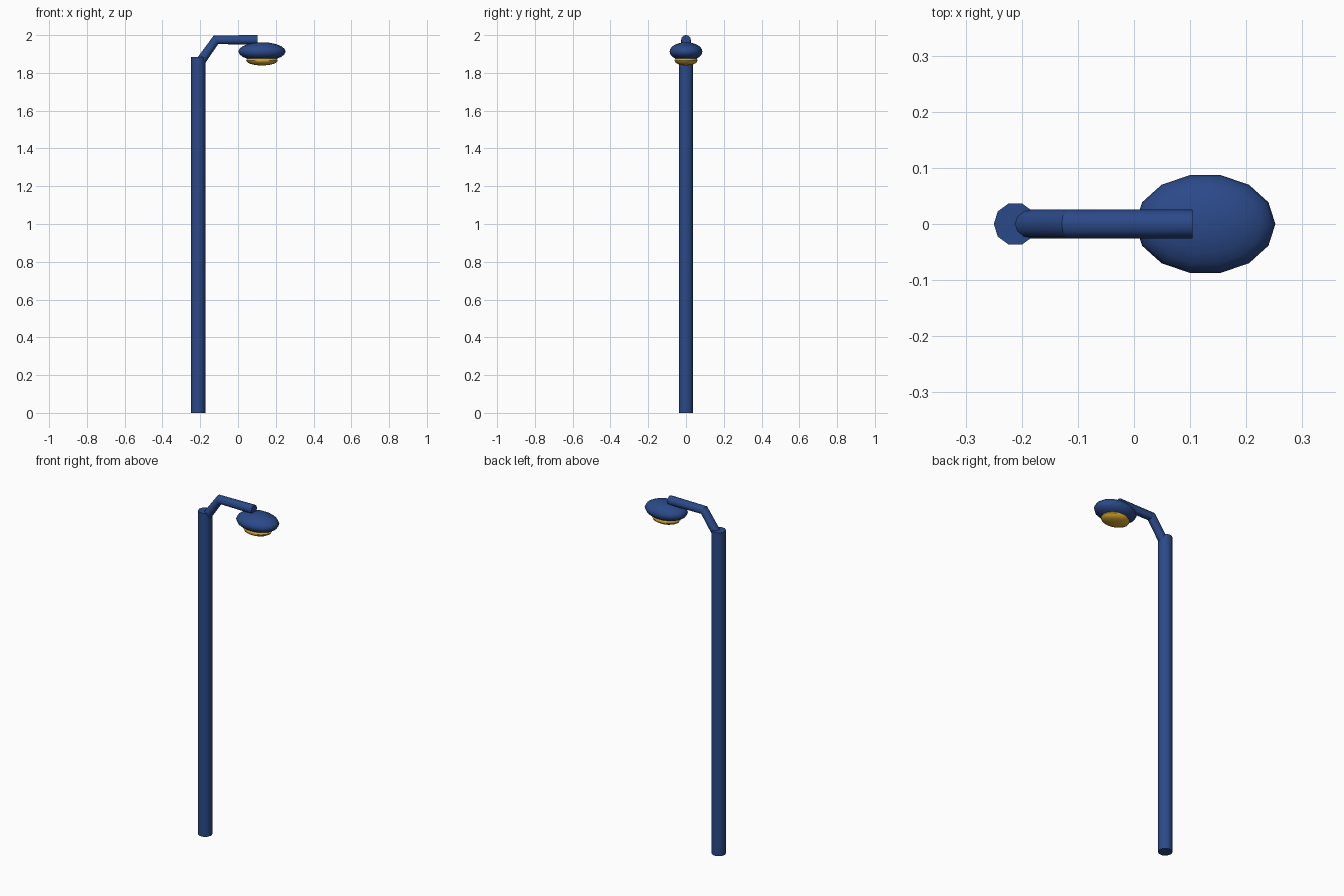
import bpy, math
from mathutils import Matrix

if "Cube" in bpy.data.objects:
    bpy.data.objects.remove(bpy.data.objects["Cube"])


def paint(obj, mat, angle=50):
    obj.data.materials.clear()
    obj.data.materials.append(mat)
    bpy.ops.object.select_all(action='DESELECT')
    obj.select_set(True)
    bpy.context.view_layer.objects.active = obj
    bpy.ops.object.shade_smooth_by_angle(angle=math.radians(angle))


def material(name, color):
    m = bpy.data.materials.new(name)
    m.diffuse_color = color
    m.use_nodes = True
    m.node_tree.nodes["Principled BSDF"].inputs["Base Color"].default_value = m.diffuse_color
    return m


blue = material("blue_paint", (0.024, 0.068, 0.25, 1))
yellow = material("yellow_glass", (0.65, 0.38, 0.03, 1))


def ellipsoid(name, loc, radii, rings, mat):
    bpy.ops.mesh.primitive_uv_sphere_add(segments=14, ring_count=rings, radius=1)
    o = bpy.context.object
    o.name = name
    # vertices of the 14-sided outline point along y
    o.data.transform(Matrix.Diagonal((*radii, 1)) @ Matrix.Rotation(math.pi / 2, 4, 'Z'))
    o.location = loc
    paint(o, mat)


# Ten-sided pole, with a corner facing -x
bpy.ops.mesh.primitive_cylinder_add(vertices=10, radius=0.0385, depth=1.885,
                                    location=(-0.2115, 0, 0.9425))
pole = bpy.context.object
pole.name = "pole"
pole.data.transform(Matrix.Rotation(math.pi / 2, 4, 'Z'))
paint(pole, blue)

# Bent arm: a round tube swept along a mitred path
path = [(-0.203, 0, 1.854), (-0.117, 0, 1.975), (0.104, 0, 1.975)]
curve = bpy.data.curves.new("arm_path", 'CURVE')
curve.dimensions = '3D'
curve.bevel_depth = 0.0255
curve.bevel_resolution = 4
curve.use_fill_caps = True
spline = curve.splines.new('POLY')
spline.points.add(len(path) - 1)
for p, co in zip(spline.points, path):
    p.co = (*co, 1)
arm = bpy.data.objects.new("arm", curve)
bpy.context.collection.objects.link(arm)
bpy.ops.object.select_all(action='DESELECT')
arm.select_set(True)
bpy.context.view_layer.objects.active = arm
bpy.ops.object.convert(target='MESH')
paint(bpy.context.object, blue, 35)

# Lamp head and the glass beneath it
ellipsoid("lamp_head", (0.127, 0, 1.913), (0.125, 0.0893, 0.049), 10, blue)
ellipsoid("lamp_glass", (0.127, 0, 1.866), (0.084, 0.063, 0.027), 8, yellow)
